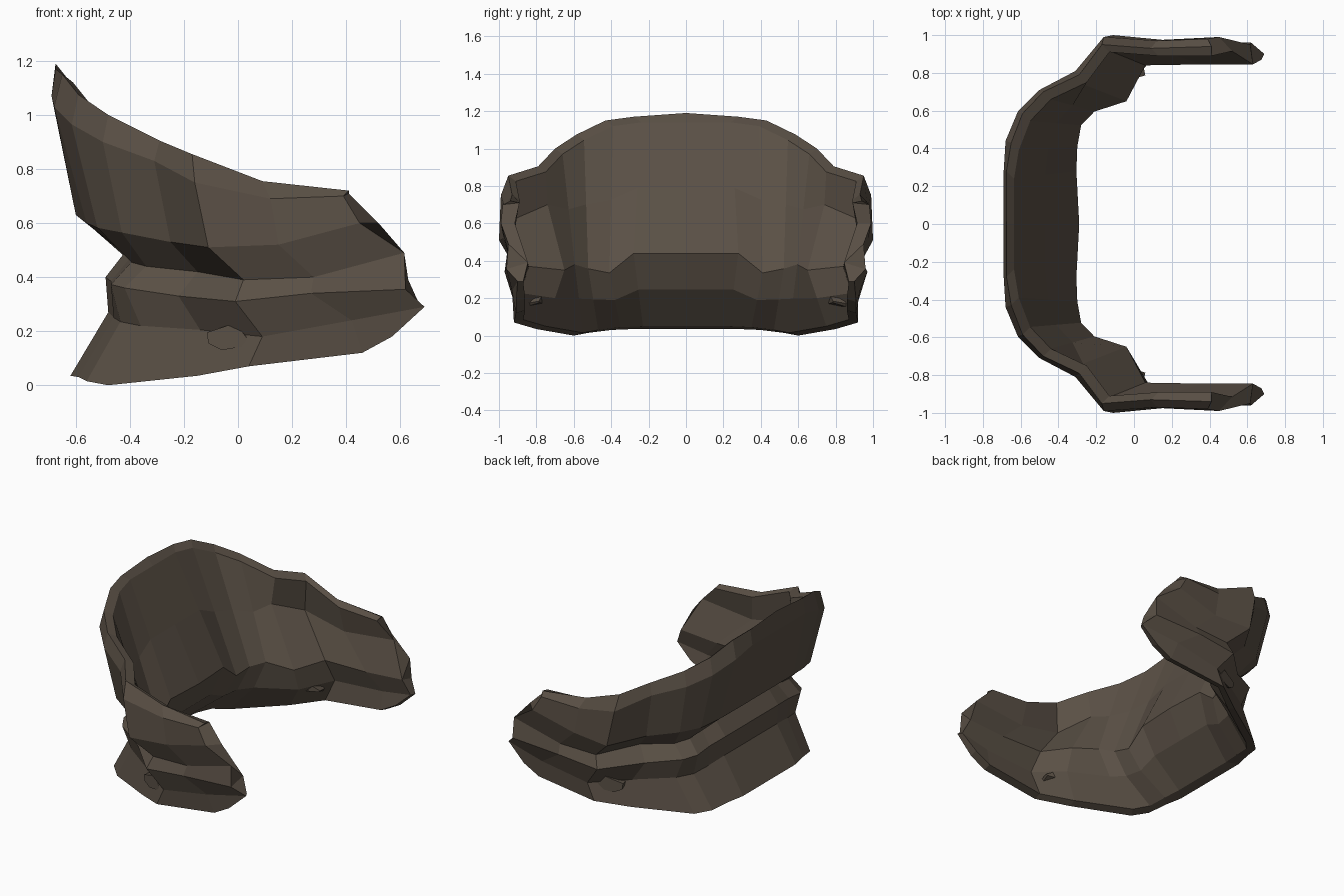
import bpy, bmesh
from mathutils import Vector

if "Cube" in bpy.data.objects:
    bpy.data.objects.remove(bpy.data.objects["Cube"])

mat = bpy.data.materials.new("dark brown")
mat.diffuse_color = (0.102, 0.080, 0.060, 1)
mat.use_nodes = True
mat.node_tree.nodes["Principled BSDF"].inputs["Base Color"].default_value = mat.diffuse_color


def make_object(name, bm):
    bmesh.ops.recalc_face_normals(bm, faces=bm.faces)
    me = bpy.data.meshes.new(name)
    bm.to_mesh(me)
    bm.free()
    me.materials.append(mat)
    ob = bpy.data.objects.new(name, me)
    bpy.context.collection.objects.link(ob)
    return ob


def rail(*pts):
    return [Vector(p) for p in pts]


# Rails along one half: back, back corner, two bends, hinge, side, free end
top = rail((-.675, .28, 1.17), (-.65, .43, 1.15), (-.48, .70, 1.0), (-.29, .79, .905),
           (-.17, .95, .855), (.09, .93, .755), (.41, .94, .72))
upper = rail((-.69, .28, 1.07), (-.68, .44, 1.03), (-.50, .71, .90), (-.31, .81, .83),
             (-.16, .99, .75), (.12, .97, .69), (.39, .98, .70))
ledge = rail((-.60, .28, .63), (-.56, .44, .60), (-.43, .68, .565), (-.25, .78, .53),
             (-.11, 1.0, .51), (.15, .975, .52), (.45, .99, .60))
groove = rail((-.42, .28, .49), (-.40, .40, .47), (-.34, .61, .44), (-.15, .70, .42),
              (.02, .93, .39), (.28, .94, .40), (.615, .95, .49))
lip = rail((-.49, .28, .40), (-.47, .42, .385), (-.42, .63, .36), (-.22, .75, .33),
           (-.01, .96, .31), (.27, .97, .34), (.62, .96, .355))
lower = rail((-.48, .28, .27), (-.46, .42, .25), (-.36, .62, .22), (-.14, .77, .205),
             (.09, .92, .18), (.42, .93, .24), (.69, .90, .29))
bottom = rail((-.62, .28, .035), (-.59, .40, .03), (-.48, .60, .0), (-.15, .80, .035),
              (.04, .92, .07), (.46, .91, .12), (.57, .91, .18))
inner = rail((-.305, .28, .44), (-.30, .41, .335), (-.21, .595, .38), (-.04, .65, .35),
             (.06, .84, .37), (.36, .845, .37), (.63, .845, .39))

# Inner rims follow the outer rims with a small offset
inner_top = [p + Vector((.04, -.04, -.03)) for p in top]
inner_top[-1] = top[-1] + Vector((0, -.05, -.01))
inner_bottom = [p + Vector((max(0, .06 - .1 * i / 6), -.05, .015)) for i, p in enumerate(bottom)]
inner_low = [(a + b) / 2 + Vector((.05, .03 if i > 3 else 0, 0))
             for i, (a, b) in enumerate(zip(inner, inner_bottom))]
inner_low[-1] = Vector((.675, .87, .29))
# Inner wall: straight at the back, a step above the shelf on the arms
inner_mid = [(a + b) / 2 for a, b in zip(inner[:3], inner_top)]
inner_mid += rail((-.27, .74, .70), (-.15, .925, .62), (.15, .915, .56), (.52, .915, .60))
rails = [top, upper, ledge, groove, lip, lower, bottom,
         inner_bottom, inner_low, inner, inner_mid, inner_top]

# Round the back corner with one extra station
for r in rails:
    r.insert(2, (r[1] + r[2]) / 2 + Vector((-.025, .02, 0)))

# Cross-section rings right round the U: mirrored half, centre, half
half = list(zip(*rails))
mirrored = [[Vector((p.x, -p.y, p.z)) for p in ring] for ring in half]
centre = [Vector((p.x + (.015 if i == 9 else 0), 0, p.z + (.02 if i == 0 else 0)))
          for i, p in enumerate(half[0])]
rings = mirrored[::-1] + [centre] + half

bm = bmesh.new()
loops = [[bm.verts.new(p) for p in ring] for ring in rings]
n = len(rails)
for a, b in zip(loops, loops[1:]):
    for i in range(n):
        j = (i + 1) % n
        bm.faces.new((a[i], a[j], b[j], b[i]))
# Free ends: strips joining outer rails to matching inner rails
for end in (loops[0], loops[-1]):
    for ids in ((0, 1, 11), (1, 2, 10, 11), (2, 3, 9, 10), (3, 4, 9), (4, 5, 8, 9), (5, 6, 7, 8)):
        bm.faces.new([end[k] for k in ids])
make_object("collar_shell", bm)

# Small flattened spur through the wall near each hinge
for side, name in ((-1, "right_spur"), (1, "left_spur")):
    bm = bmesh.new()
    outline = ((-.115, .195), (-.01, .23), (.04, .165), (.03, .145), (-.06, .13), (-.11, .155))
    outer = [bm.verts.new((x, side * (.875 + .35 * x), z)) for x, z in outline]
    tip = [bm.verts.new((.02 + x, side * (.775 + .3 * x), .19 + (z - .18) * .4))
           for x, z in outline]
    bm.faces.new(outer)
    bm.faces.new(tip[::-1])
    for i in range(6):
        j = (i + 1) % 6
        bm.faces.new((outer[i], outer[j], tip[j], tip[i]))
    make_object(name, bm)
